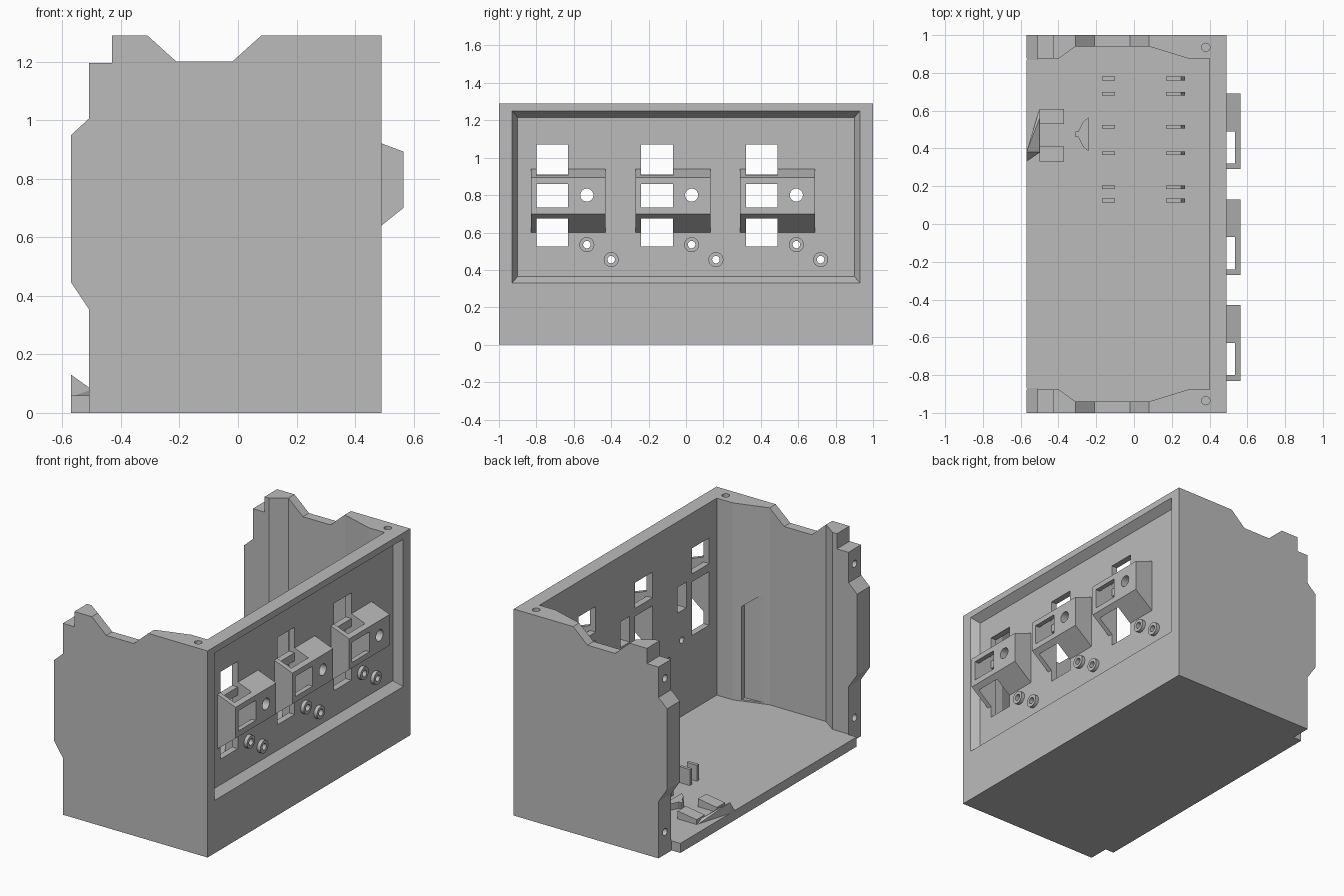
import bpy, bmesh
from math import pi
from mathutils import Matrix, Vector

old = bpy.data.objects.get("Cube")
if old:
    bpy.data.objects.remove(old, do_unlink=True)

grey = bpy.data.materials.new("plain grey")
grey.use_nodes = True
grey.diffuse_color = (0.5, 0.5, 0.5, 1)
grey.node_tree.nodes["Principled BSDF"].inputs["Base Color"].default_value = (0.5, 0.5, 0.5, 1)


def finish(name, bm):
    bmesh.ops.recalc_face_normals(bm, faces=bm.faces)
    mesh = bpy.data.meshes.new(name)
    bm.to_mesh(mesh)
    bm.free()
    mesh.materials.append(grey)
    obj = bpy.data.objects.new(name, mesh)
    bpy.context.collection.objects.link(obj)
    return obj


def prism(name, points, axis, lo, hi):
    """Extrude a 2D outline along y or z."""
    bm = bmesh.new()
    place = (lambda a, b, c: (a, c, b)) if axis == "y" else (lambda a, b, c: (a, b, c))
    face = bm.faces.new([bm.verts.new(place(a, b, lo)) for a, b in points])
    moved = bmesh.ops.extrude_face_region(bm, geom=[face])["geom"]
    shift = Vector(place(0, 0, hi - lo))
    bmesh.ops.translate(bm, vec=shift, verts=[v for v in moved if isinstance(v, bmesh.types.BMVert)])
    return finish(name, bm)


def hull(name, points):
    bm = bmesh.new()
    for p in points:
        bm.verts.new(p)
    bmesh.ops.convex_hull(bm, input=bm.verts)
    bmesh.ops.dissolve_limit(bm, angle_limit=0.01, verts=bm.verts, edges=bm.edges)
    return finish(name, bm)


def box(name, x, y, z):
    return hull(name, [(a, b, c) for a in x for b in y for c in z])


def rod(name, centre, radius, length, axis="x"):
    bm = bmesh.new()
    turn = Matrix.Rotation(pi / 2, 4, "Y") if axis == "x" else Matrix()
    bmesh.ops.create_cone(bm, cap_ends=True, segments=24, radius1=radius, radius2=radius,
                          depth=length, matrix=Matrix.Translation(centre) @ turn)
    return finish(name, bm)


def combine(target, tool, op="DIFFERENCE"):
    mod = target.modifiers.new("combine", "BOOLEAN")
    mod.operation, mod.solver, mod.object = op, "EXACT", tool
    bpy.context.view_layer.objects.active = target
    bpy.ops.object.modifier_apply(modifier=mod.name)
    bpy.data.objects.remove(tool, do_unlink=True)


# Housing: stepped side outline with a hollow that leaves thick corner posts
outline = [(-.51, 0), (.49, 0), (.49, 1.29), (.08, 1.29), (-.02, 1.2), (-.21, 1.2), (-.31, 1.29),
           (-.43, 1.29), (-.43, 1.195), (-.51, 1.195), (-.51, 1.005), (-.57, .95), (-.57, .445), (-.51, .355)]
housing = prism("housing", outline, "y", -1, 1)
half = [(-.7, .875), (-.4, .875), (-.31, .94), (.08, .94), (.29, .875), (.4, .875)]
plan = half + [(x, -y) for x, y in reversed(half)]
combine(housing, prism("hollow", plan, "z", .06, 2))

# Relief in one end wall
combine(housing, hull("wall_relief", [(.24, y, z) for y in (-.92, -.85) for z in (.07, .65)]
                      + [(-.02, y, z) for y in (-.939, -.85) for z in (.07, .85)]))

# Bevelled recess in the side panel
combine(housing, hull("panel_recess",
                      [(.44, y, z) for y in (-.9, .9) for z in (.365, 1.215)]
                      + [(.49, y, z) for y in (-.93, .93) for z in (.33, 1.25)]
                      + [(.6, y, z) for y in (-.93, .93) for z in (.33, 1.25)]))

# Screw holes in the corner posts
for s in (-1, 1):
    combine(housing, rod("top_hole", (.38, s * .935, 1.29), .022, .3, "z"))
    for z in (.14, 1.1):
        combine(housing, rod("post_hole", (-.51, s * .935, z), .022, .16))

# Three connector stations on the side panel
for i, y in enumerate((-.83, -.27, .29)):
    slot = (y + .03, y + .2)
    for z in ((.525, .86), (.91, 1.07)):
        combine(housing, box("panel_window", (.3, .46), slot, z))
    pocket = (y + .255, y + .345)
    combine(housing, box("nut_slot", (.3, .46), pocket, (.72, .88)))

    block = prism("connector_block_%d" % (i + 1),
                  [(.44, .6), (.565, .7), (.565, .893), (.44, .94)], "y", y, y + .4)
    combine(block, box("cable_channel", (.4, .535), slot, (.5, 1)))
    combine(block, box("front_window", (.5, .6), slot, (.735, .86)))
    combine(block, box("nut_pocket", (.4, .49), pocket, (.72, .88)))
    combine(block, rod("block_hole", (.5, y + .3, .8), .035, .3))

    for dy, z in ((.3, .535), (.43, .455)):
        ring = rod("screw_ring", (.45, y + dy, z), .04, .024)
        combine(ring, rod("ring_hole", (.45, y + dy, z), .02, .2))
        combine(housing, rod("panel_hole", (.42, y + dy, z), .02, .2))

# Floor lip between the posts, with its locating wedge
box("floor_lip", (-.57, -.505), (-.87, .87), (0, .06))
hull("lip_wedge", [(-.57, .33, .055), (-.57, .38, .13), (-.57, .38, .055), (-.5, .38, .08),
                   (-.5, .38, .055), (-.5, .61, .055), (-.5, .56, .08)])

# Low ramped pads on the floor
for lo, hi in ((.33, .41), (.53, .61)):
    prism("floor_pad", [(-.5, .055), (-.37, .055), (-.37, .11), (-.5, .09)], "y", lo, hi)
prism("cable_guide", [(-.31, .46), (-.295, .46), (-.27, .41), (-.24, .385), (-.24, .565),
                      (-.27, .54), (-.295, .49), (-.31, .49)], "z", .055, .1)

# Thin upright ribs in two rows
for y in (.125, .195, .375, .515, .69, .77):
    box("short_rib", (-.17, -.1), (y - .01, y + .01), (.055, .16))
    prism("hooked_rib", [(.17, .055), (.27, .055), (.27, .12), (.25, .16), (.17, .16)],
          "y", y - .01, y + .01)
